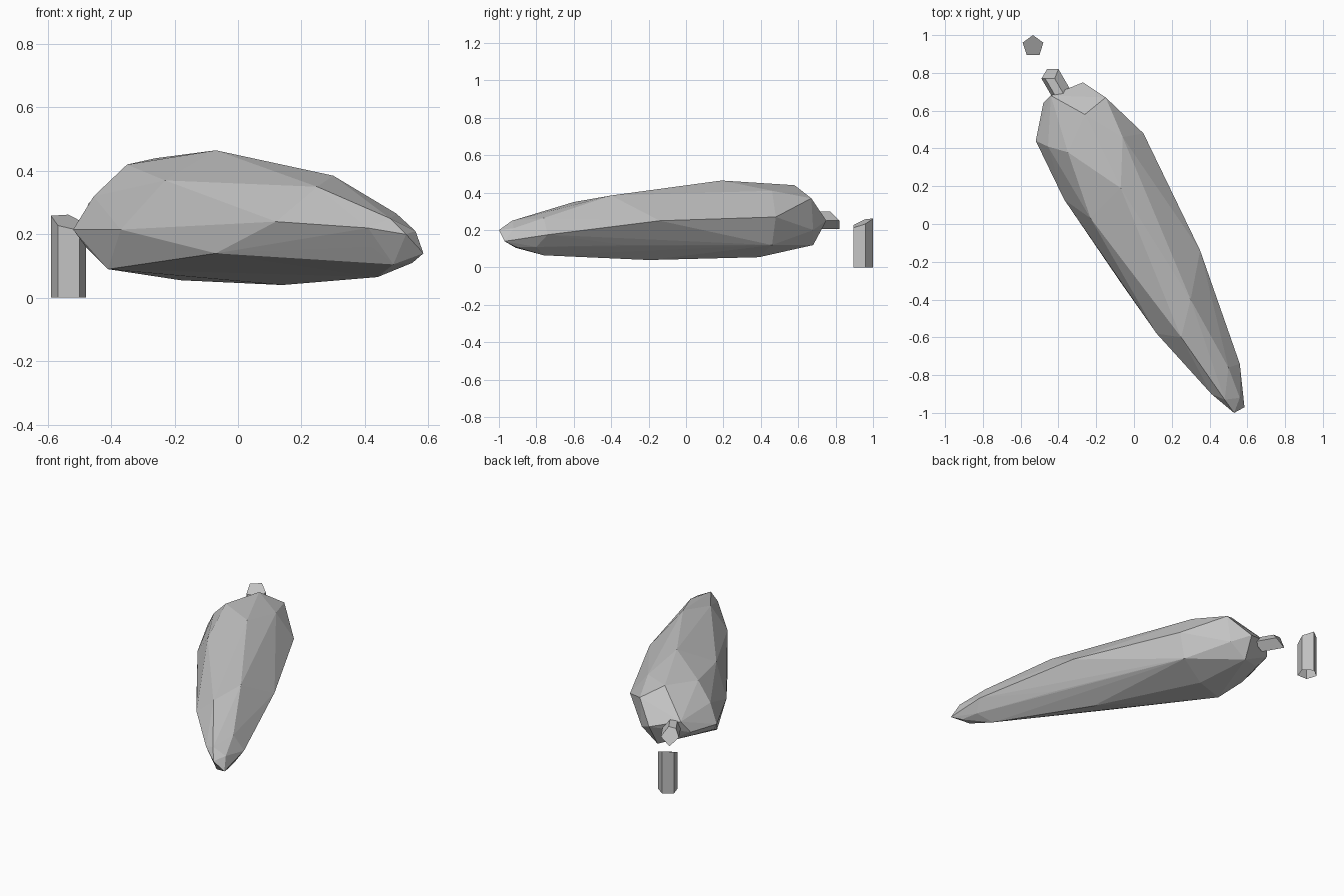
import bpy
import bmesh
from mathutils import Vector

cube = bpy.data.objects.get("Cube")
if cube:
    bpy.data.objects.remove(cube, do_unlink=True)

grey = bpy.data.materials.new("plain grey")
grey.use_nodes = True
shade = (0.55, 0.55, 0.55, 1)
grey.diffuse_color = shade
grey.node_tree.nodes["Principled BSDF"].inputs["Base Color"].default_value = shade


def add_object(name, bm):
    """Turn a finished bmesh into a flat shaded object."""
    bmesh.ops.recalc_face_normals(bm, faces=bm.faces[:])
    mesh = bpy.data.meshes.new(name)
    bm.to_mesh(mesh)
    bm.free()
    mesh.materials.append(grey)
    obj = bpy.data.objects.new(name, mesh)
    bpy.context.collection.objects.link(obj)


def add_shell(name, profiles):
    """Stretch a faceted convex skin over lengthwise profile lines."""
    bm = bmesh.new()
    for line in profiles:
        for point in line:
            bm.verts.new(point)
    hull = bmesh.ops.convex_hull(bm, input=bm.verts[:])
    loose = {g for g in hull["geom_interior"] + hull["geom_unused"]
             if isinstance(g, bmesh.types.BMVert)}
    bmesh.ops.delete(bm, geom=list(loose), context="VERTS")
    add_object(name, bm)


def add_prism(name, ring, end_ring):
    """Join two matching rings with side walls and close the second one."""
    bm = bmesh.new()
    a = [bm.verts.new(p) for p in ring]
    b = [bm.verts.new(p) for p in end_ring]
    for i in range(len(a)):
        j = (i + 1) % len(a)
        bm.faces.new((a[i], a[j], b[j], b[i]))
    bm.faces.new(b)
    add_object(name, bm)


# Long tapering body, each line running from the head to the narrow tip
top_ridge = [(-.26, .58, .44), (-.07, .19, .465),
             (.3, -.4, .385), (.5, -.76, .265), (.56, -.92, .21)]
top_right = [(-.44, .68, .3), (-.455, .41, .32), (-.35, .38, .42),
             (-.23, .03, .37), (.25, -.6, .35), (.48, -.93, .25)]
right_edge = [(-.48, .64, .23), (-.52, .44, .215), (-.37, .13, .215),
              (.12, -.58, .24), (.41, -.9, .22), (.53, -1, .2)]
top_left = [(-.15, .67, .37), (-.06, .46, .41)]
left_edge = [(-.27, .75, .25), (-.17, .68, .2), (.05, .48, .27),
             (.35, -.14, .25), (.56, -.74, .175), (.585, -.97, .14)]
lower_right = [(-.45, .58, .18), (-.48, .41, .16), (-.41, .28, .09),
               (-.07, -.31, .14), (.42, -.87, .16), (.49, -.91, .105)]
underside = [(-.28, .68, .12), (-.18, .39, .055), (.14, -.2, .04),
             (.44, -.76, .065), (.55, -.91, .11)]
lower_left = [(0, .46, .12), (.335, -.32, .12), (.53, -.8, .11)]
add_shell("body", [top_ridge, top_right, right_edge, top_left, left_edge,
                   lower_right, underside, lower_left])

# Short five sided stem leaving the head, flat on top and cut at a slant
stem_end = [Vector(p) for p in [(-.4, .82, .25), (-.42, .77, .3), (-.47, .77, .3),
                                (-.49, .77, .25), (-.46, .82, .205)]]
stem_root = [p + Vector((.07, -.12, 0)) for p in stem_end]
add_prism("stem", stem_root, stem_end)

# Loose upright piece of stem with a slanted cut face and an open foot
foot = [Vector((x, y, 0)) for x, y in [(-.535, 1), (-.59, .96), (-.568, .895),
                                       (-.5, .895), (-.48, .96)]]
cut = [p + Vector((0, 0, .262 - .23 * (p.x + .535) + .4 * (p.y - 1))) for p in foot]
add_prism("loose_stem_piece", foot, cut)
